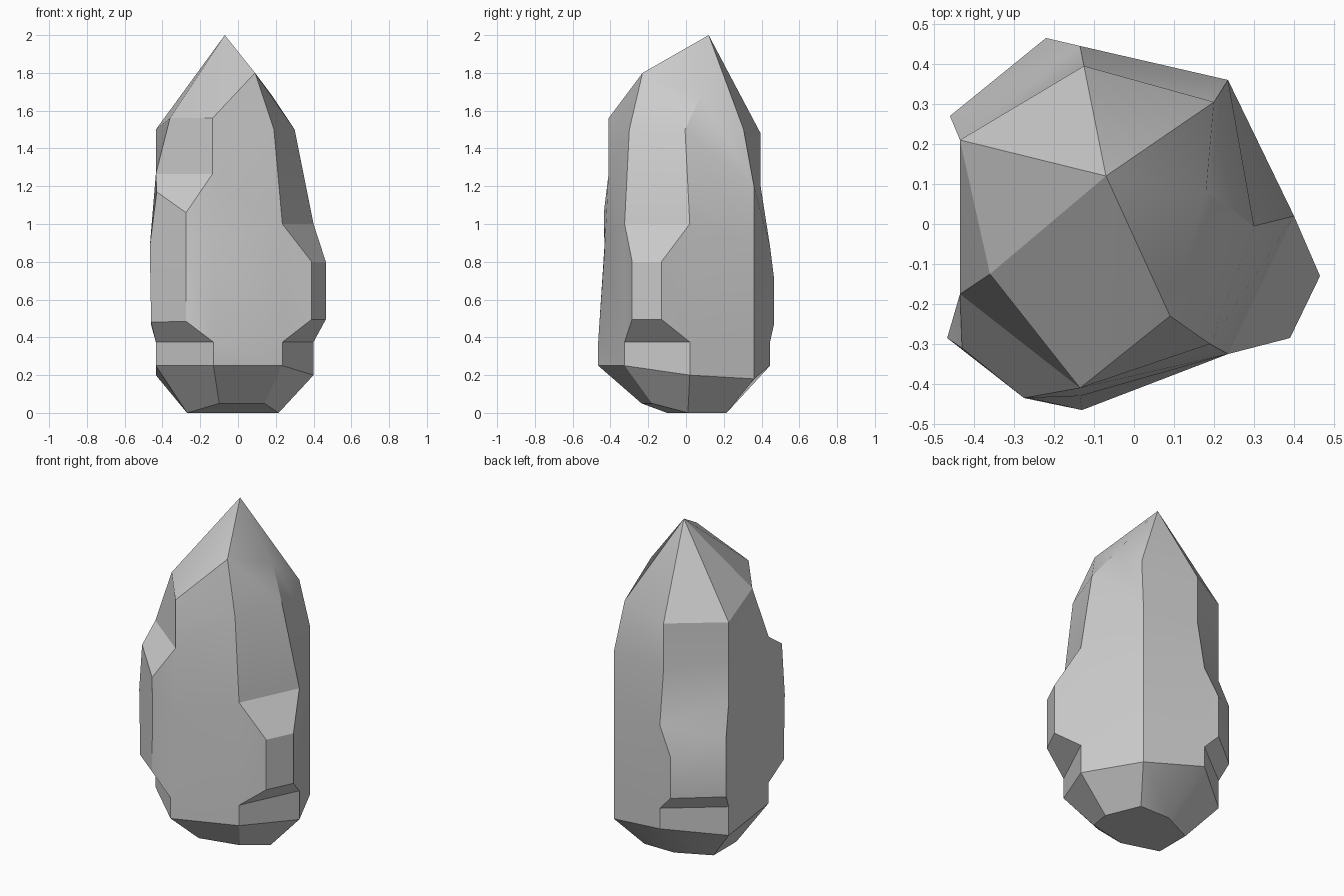
import bpy, bmesh

if "Cube" in bpy.data.objects:
    bpy.data.objects.remove(bpy.data.objects["Cube"])

# Seven-sided column: each ring runs front, front-right, right, back-right, back, back-left, left
BODY = [(-.13, -.465), (.235, -.325), (.40, .02), (.235, .36), (-.135, .445), (-.435, .21), (-.435, -.175)]


def body_ring(heights):
    return [(x, y, z) for (x, y), z in zip(BODY, heights)]


shoulder = [(-.135, -.41, 1.56), (.09, -.23, 1.8), (.18, .08, 1.68), (.20, .305, 1.5),
            (-.125, .395, 1.48), (-.435, .21, 1.5), (-.36, -.125, 1.56)]
upper = [(-.135, -.41, 1.265), (.19, -.30, 1.5), (.30, -.005, 1.5), (.235, .36, 1.2),
         (-.125, .395, 1.2), (-.435, .21, 1.27), (-.435, -.175, 1.265)]
waist = body_ring([.88, 1.0, 1.0, .9, .88, 1.01, .88])
waist[0] = (-.135, -.43, .88)
lower = body_ring([.375] * 7)
base = body_ring([.25, .25, .20, .18, .25, .20, .25])
foot = [(-.10, -.235, .05), (.14, -.18, .05), (.215, .01, 0), (.13, .215, 0),
        (-.07, .215, 0), (-.27, .12, 0), (-.27, -.10, 0)]

bm = bmesh.new()
rings = [[bm.verts.new(p) for p in r] for r in (shoulder, upper, waist, lower, base, foot)]
tip = bm.verts.new((-.07, .12, 2.0))

# Raised panels: column index -> (first ring, outer left edge, outer right edge)
panels = {
    1: (2, [(.39, -.285, .8), (.39, -.285, .495)], [(.465, -.13, .8), (.465, -.13, .495)]),
    4: (2, [(-.22, .465, .72), (-.22, .465, .465)], [(-.46, .27, .83), (-.46, .27, .465)]),
    6: (1, [(-.43, -.31, 1.17), (-.467, -.285, .88), (-.46, -.285, .48)],
           [(-.275, -.435, 1.06), (-.275, -.432, .88), (-.275, -.435, .485)]),
}

# Column sides and pointed top
for i in range(7):
    j = (i + 1) % 7
    bm.faces.new((tip, rings[0][i], rings[0][j]))
    for k in range(5):
        if i in panels and panels[i][0] <= k < 3:
            continue
        bm.faces.new((rings[k][i], rings[k + 1][i], rings[k + 1][j], rings[k][j]))
bm.faces.new(rings[-1])

# Raised panels on three sides
for i, (start, left, right) in panels.items():
    j = (i + 1) % 7
    strips = [[r[i] for r in rings[start:4]], [bm.verts.new(p) for p in left],
              [bm.verts.new(p) for p in right], [r[j] for r in rings[start:4]]]
    for a, b in zip(strips, strips[1:]):
        for k in range(len(a) - 1):
            bm.faces.new((a[k], a[k + 1], b[k + 1], b[k]))
    for k in (0, -1):
        bm.faces.new([s[k] for s in strips])

bmesh.ops.recalc_face_normals(bm, faces=bm.faces)
mesh = bpy.data.meshes.new("crystal_rock")
bm.to_mesh(mesh)
bm.free()
rock = bpy.data.objects.new("crystal_rock", mesh)
bpy.context.collection.objects.link(rock)
bpy.context.view_layer.objects.active = rock
rock.select_set(True)
bpy.ops.object.shade_smooth_by_angle(angle=0.42)
